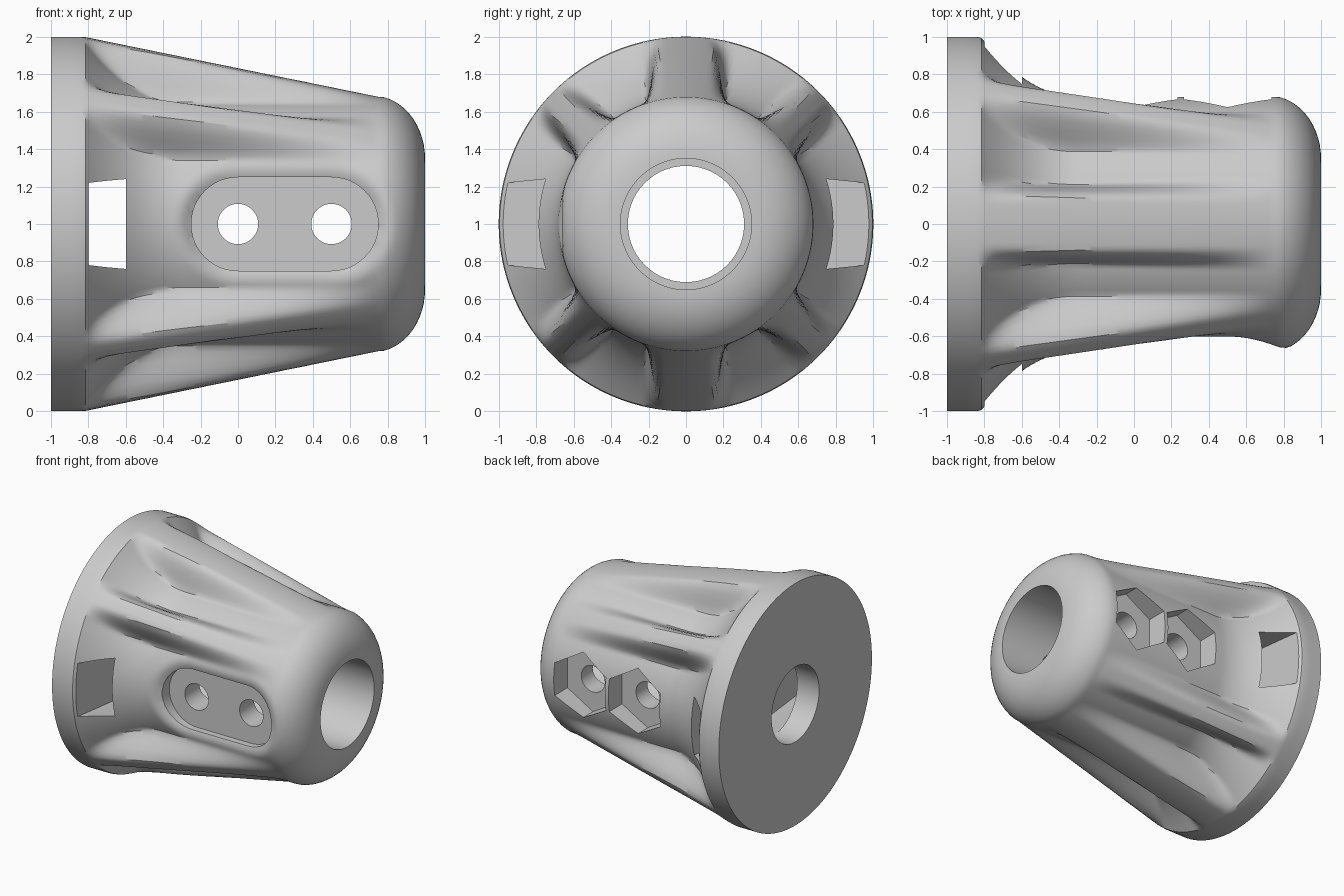
import bpy, bmesh
from math import sin, cos, pi, sqrt, radians, hypot

cube = bpy.data.objects.get("Cube")
if cube:
    bpy.data.objects.remove(cube, do_unlink=True)

grey = bpy.data.materials.new("plain_grey")
grey.use_nodes = True
colour = (0.6, 0.6, 0.6, 1)
grey.diffuse_color = colour
grey.node_tree.nodes["Principled BSDF"].inputs["Base Color"].default_value = colour

SEG = 240
BORE, BASE_HOLE = 0.35, 0.31
# Rib angle, half width of the crest, half width of the foot
RIBS = [(a, .12, .26) for a in (90, 270)] + [(a, .04, .18) for a in (43, 137, 223, 317)]


def smooth(a, b, v):
    t = min(max((v - a) / (b - a), 0), 1)
    return t * t * (3 - 2 * t)


def cap(x):
    """Rounded nose, no limit behind it."""
    if x < .72:
        return 1
    return BORE + .336 * sqrt(max(1 - ((x - .72) / .28) ** 2, 0))


def core(x):
    """Cylinder that flares into the base flange."""
    t = min(max((-.3 - x) / .52, 0), 1)
    return min(.68 + .32 * t * t, cap(x))


def envelope(x):
    """Cone touched by the rib crests."""
    return min(1 - .32 * max(x + .82, 0) / 1.57, cap(x))


def radius(x, a):
    c, e = core(x), envelope(x)
    w = 0
    for angle, crest, foot in RIBS:
        diff = (a - radians(angle) + pi) % (2 * pi) - pi
        w = max(w, 1 - smooth(crest, foot, abs(diff) * (c + e) / 2))
    r = c + max(e - c, 0) * w
    # soft lip around the front recess
    if cos(a) < 0:
        d = hypot(x - min(max(x, 0), .5), r * sin(a)) - .25
        if d < .09:
            r -= .05 * (1 - max(d, 0) / .09) ** 2
    return r


def new_object(name, bm):
    bmesh.ops.recalc_face_normals(bm, faces=bm.faces)
    mesh = bpy.data.meshes.new(name)
    bm.to_mesh(mesh)
    bm.free()
    obj = bpy.data.objects.new(name, mesh)
    bpy.context.collection.objects.link(obj)
    mesh.materials.append(grey)
    return obj


# Ribbed body with a stepped bore, lofted from rings along x
bm = bmesh.new()
stations = [-1, -.9] + [-.84 + .024 * i for i in range(65)]
stations += [.72 + .28 * sin(pi / 2 * i / 14) for i in range(14)]
rings = [(x, None) for x in stations]
rings += [(1, BORE), (-.5, BORE), (-.5, BASE_HOLE), (-1, BASE_HOLE)]
loops = []
for x, fixed in rings:
    loop = []
    for i in range(SEG):
        a = 2 * pi * i / SEG
        r = fixed or radius(x, a)
        loop.append(bm.verts.new((x, r * cos(a), 1 + r * sin(a))))
    loops.append(loop)
for k, low in enumerate(loops):
    high = loops[(k + 1) % len(loops)]
    for i in range(SEG):
        j = (i + 1) % SEG
        bm.faces.new((low[i], low[j], high[j], high[i]))
body = new_object("ribbed_body", bm)


def prism(name, outline, axis, start, end):
    """Extrude a 2D outline along x or y."""
    bm = bmesh.new()
    place = (lambda u, v, s: (s, u, 1 + v)) if axis == "x" else (lambda u, v, s: (u, s, 1 + v))
    ends = [[bm.verts.new(place(u, v, s)) for u, v in outline] for s in (start, end)]
    bm.faces.new(ends[0])
    bm.faces.new(ends[1])
    n = len(outline)
    for i in range(n):
        j = (i + 1) % n
        bm.faces.new((ends[0][i], ends[0][j], ends[1][j], ends[1][i]))
    return new_object(name, bm)


def circle(cx, r, n, turn=0):
    return [(cx + r * cos(turn + 2 * pi * i / n), r * sin(turn + 2 * pi * i / n)) for i in range(n)]


# Cross slot, front recess, bolt holes and nut pockets
cutters = [prism("cross_slot", [(-1.1, -.205), (0, -.315), (1.1, -.205),
                                (1.1, .205), (0, .315), (-1.1, .205)], "x", -.8, -.6)]
stadium = [(.5 + .25 * cos(t), .25 * sin(t)) for t in (pi * i / 24 - pi / 2 for i in range(25))]
stadium += [(.5 - u, -v) for u, v in stadium]
cutters.append(prism("front_recess", stadium, "y", -1.2, -.54))
for side, cx in (("inner", 0), ("outer", .5)):
    cutters.append(prism(side + "_bolt_hole", circle(cx, .108, 40), "y", -1.3, 1.3))
    cutters.append(prism(side + "_nut_pocket", circle(cx, .27, 6, pi / 2), "y", .5, 1.2))

bpy.ops.object.select_all(action="DESELECT")
bpy.context.view_layer.objects.active = body
body.select_set(True)
for cutter in cutters:
    cut = body.modifiers.new(cutter.name, "BOOLEAN")
    cut.operation = "DIFFERENCE"
    cut.solver = "EXACT"
    cut.object = cutter
    bpy.ops.object.modifier_apply(modifier=cut.name)
    bpy.data.objects.remove(cutter, do_unlink=True)

bpy.ops.object.shade_smooth_by_angle(angle=radians(32))
